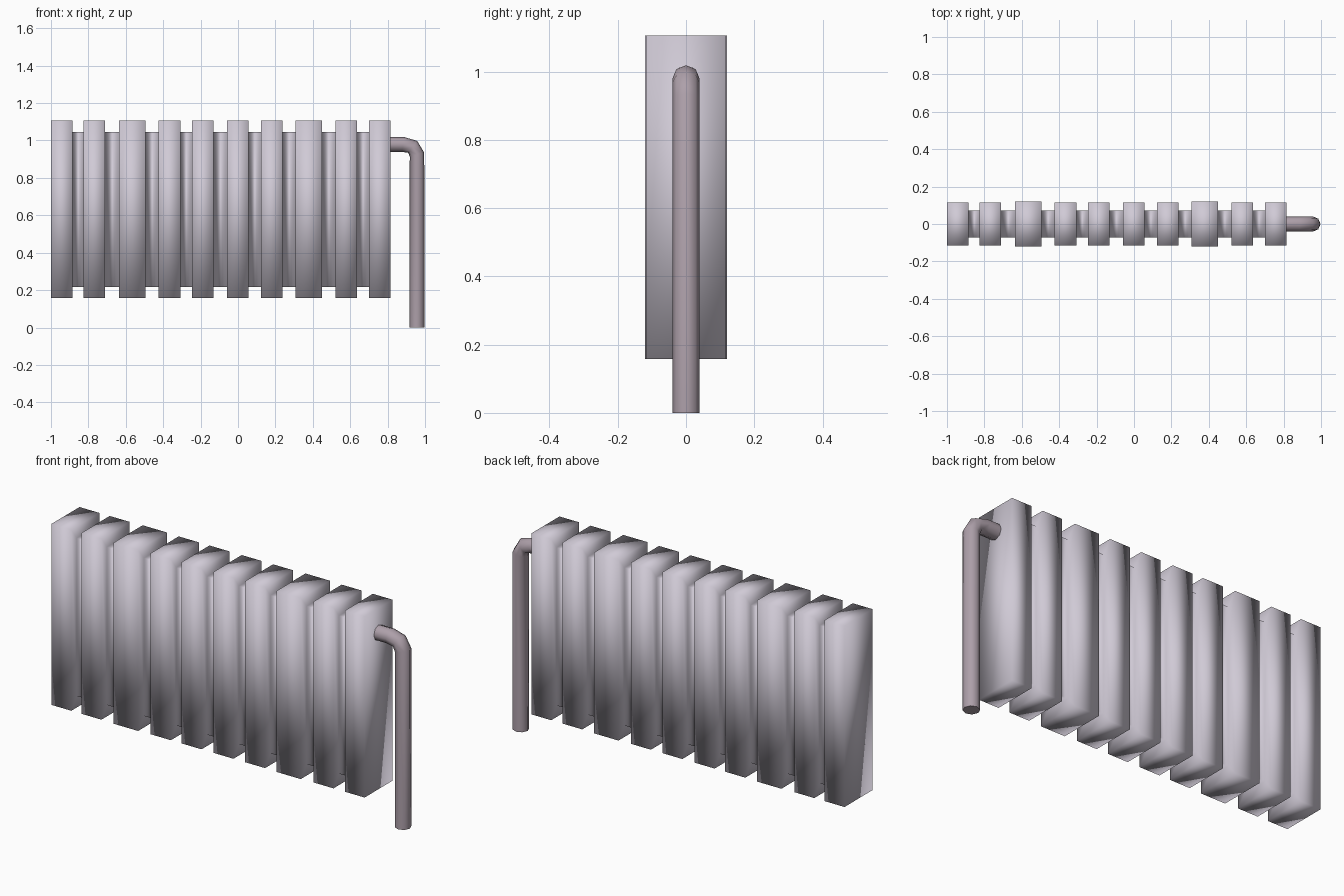
import bpy, bmesh

if "Cube" in bpy.data.objects:
    bpy.data.objects.remove(bpy.data.objects["Cube"])


def material(name, rgb):
    m = bpy.data.materials.new(name)
    m.diffuse_color = (*rgb, 1)
    m.use_nodes = True
    m.node_tree.nodes["Principled BSDF"].inputs["Base Color"].default_value = m.diffuse_color
    return m


metal = material("painted_metal", (0.63, 0.59, 0.67))
pipe_metal = material("pipe_metal", (0.42, 0.35, 0.40))

# Radiator columns: start and end of each along x
columns = [(-1.0, -0.885), (-0.825, -0.71), (-0.637, -0.495), (-0.425, -0.308),
           (-0.247, -0.13), (-0.06, 0.055), (0.122, 0.238), (0.307, 0.448),
           (0.52, 0.635), (0.70, 0.815)]

# Radiator body: rectangular sections lofted along x, stepping in between columns
sections = []
for i, (x0, x1) in enumerate(columns):
    wide = x1 - x0 > 0.13
    outer = (0.12 if wide else 0.116, 0.158, 1.106)
    inner = (0.071, 0.218, 1.045)
    if i > 0:
        sections.append((x0, *inner))
    sections += [(x0, *outer), (x1, *outer)]
    if i < len(columns) - 1:
        sections.append((x1, *inner))

bm = bmesh.new()
rings = []
for x, hy, z0, z1 in sections:
    rings.append([bm.verts.new((x, y, z)) for y, z in
                  ((-hy, z0), (hy, z0), (hy, z1), (-hy, z1))])
for a, b in zip(rings, rings[1:]):
    for k in range(4):
        n = (k + 1) % 4
        bm.faces.new((a[k], a[n], b[n], b[k]))
bm.faces.new(rings[0])
bm.faces.new(rings[-1])
bmesh.ops.recalc_face_normals(bm, faces=bm.faces)
for f in bm.faces:
    f.smooth = True
mesh = bpy.data.meshes.new("radiator_body")
bm.to_mesh(mesh)
bm.free()
mesh.materials.append(metal)
body = bpy.data.objects.new("radiator_body", mesh)
bpy.context.collection.objects.link(body)

# Supply pipe: leaves the last column near the top and bends down to the floor
path = [(0.80, 0.979), (0.882, 0.979), (0.934, 0.966), (0.957, 0.925), (0.957, 0.0)]
curve = bpy.data.curves.new("supply_pipe", 'CURVE')
curve.dimensions = '3D'
curve.bevel_depth = 0.04
curve.bevel_resolution = 2
curve.use_fill_caps = True
spline = curve.splines.new('POLY')
spline.points.add(len(path) - 1)
for p, (x, z) in zip(spline.points, path):
    p.co = (x, 0, z, 1)
spline.use_smooth = True
curve.materials.append(pipe_metal)
pipe = bpy.data.objects.new("supply_pipe", curve)
bpy.context.collection.objects.link(pipe)
